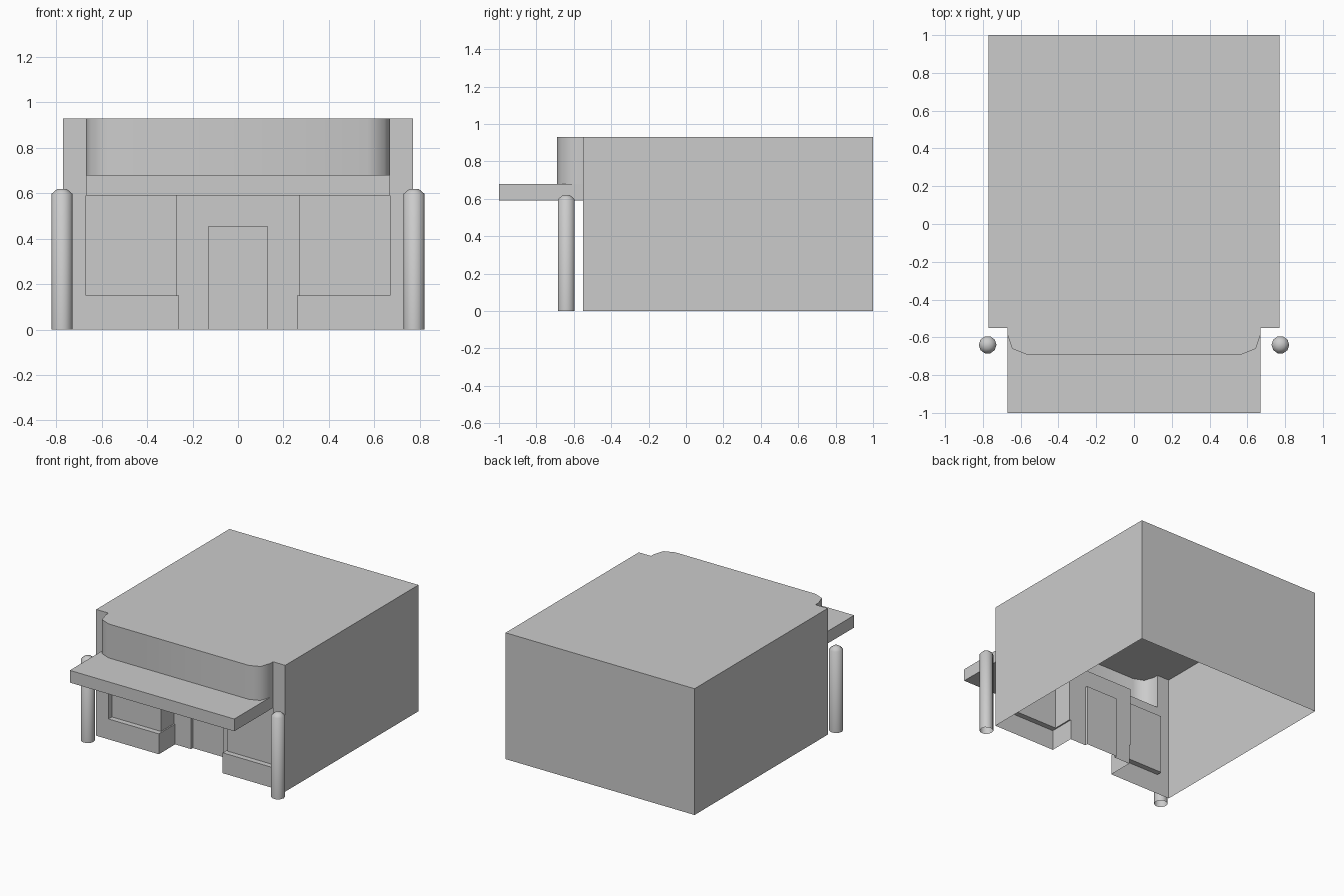
import bpy, bmesh, math

if "Cube" in bpy.data.objects:
    bpy.data.objects.remove(bpy.data.objects["Cube"], do_unlink=True)

# One plain colour for the whole building
grey = bpy.data.materials.new("plain_grey")
grey.use_nodes = True
grey.diffuse_color = (0.6, 0.6, 0.6, 1)
grey.node_tree.nodes["Principled BSDF"].inputs["Base Color"].default_value = (0.6, 0.6, 0.6, 1)


def add_wall(bm, path, z0, z1):
    """Raise a plan path into a wall; outside is to the right of travel."""
    low = [bm.verts.new((x, y, z0)) for x, y in path]
    high = [bm.verts.new((x, y, z1)) for x, y in path]
    for i in range(len(path) - 1):
        bm.faces.new((low[i], low[i + 1], high[i + 1], high[i]))


def add_plate(bm, path, z, up=True):
    face = bm.faces.new([bm.verts.new((x, y, z)) for x, y in path])
    face.normal_update()
    if (face.normal.z > 0) != up:
        face.normal_flip()


def finish(name, bm, mirror=False, smooth=False):
    bmesh.ops.remove_doubles(bm, verts=bm.verts, dist=0.0001)
    mesh = bpy.data.meshes.new(name)
    bm.to_mesh(mesh)
    bm.free()
    mesh.materials.append(grey)
    obj = bpy.data.objects.new(name, mesh)
    bpy.context.collection.objects.link(obj)
    if mirror:
        mod = obj.modifiers.new("Mirror", 'MIRROR')
        mod.use_clip = True
    if smooth:
        bpy.ops.object.select_all(action='DESELECT')
        obj.select_set(True)
        bpy.context.view_layer.objects.active = obj
        bpy.ops.object.shade_smooth_by_angle(angle=math.radians(50))
    return obj


# Plan dimensions
W, BACK, FRONT = 0.77, 1.0, -0.55      # main block
B = 0.67                               # bay and awning half width
TOP, AWN_TOP, AWN_LOW = 0.93, 0.68, 0.59
SILL, DOOR_TOP = 0.15, 0.455
R, RY = 0.26, -0.36                    # entrance recess
D, DY = 0.13, -0.34                    # door
GX, GY = 0.27, -0.51                   # window glass

bay_left = [(-B, FRONT), (-B, -0.585), (-0.645, -0.66), (-0.57, -0.69)]
bay = bay_left + [(-x, y) for x, y in reversed(bay_left)]
block = [(B, FRONT), (W, FRONT), (W, BACK), (-W, BACK), (-W, FRONT), (-B, FRONT)]

# Main walls, open underneath
bm = bmesh.new()
add_wall(bm, block, 0, TOP)
finish("main_walls", bm)

# Flat roof covering the block and the bay
bm = bmesh.new()
add_plate(bm, block + bay[1:-1], TOP)
finish("roof", bm)

# Upper bay front with rounded corners
bm = bmesh.new()
add_wall(bm, bay, AWN_TOP, TOP)
finish("upper_bay", bm, smooth=True)

# Awning slab
bm = bmesh.new()
slab = [(-B, -1), (B, -1), (B, FRONT), (-B, FRONT)]
add_wall(bm, slab + slab[:1], AWN_LOW, AWN_TOP)
add_plate(bm, slab, AWN_TOP)
add_plate(bm, slab, AWN_LOW, up=False)
finish("awning", bm)

# Low walls and sills below the corner windows
front_path = [(-B, FRONT), (-R, FRONT), (-R, RY)]
glass_path = [(-B, FRONT), (-B, GY), (-GX, GY), (-GX, RY), (-R, RY)]
bm = bmesh.new()
add_wall(bm, front_path, 0, SILL)
add_plate(bm, front_path[1:] + glass_path[:0:-1][1:] + [(-B, FRONT)], SILL)
finish("window_bases", bm, mirror=True)

# Set back corner windows
bm = bmesh.new()
add_wall(bm, glass_path, SILL, AWN_LOW)
finish("shop_windows", bm, mirror=True)

# Entrance wall around the door
bm = bmesh.new()
add_wall(bm, [(-R, RY), (-D, RY)], 0, AWN_LOW)
add_wall(bm, [(-D, RY), (0, RY)], DOOR_TOP, AWN_LOW)
finish("entrance_wall", bm, mirror=True)

# Inset door with its reveal
bm = bmesh.new()
add_wall(bm, [(-D, RY), (-D, DY), (0, DY)], 0, DOOR_TOP)
add_plate(bm, [(-D, RY), (0, RY), (0, DY), (-D, DY)], DOOR_TOP, up=False)
finish("door", bm, mirror=True)

# Ceiling over the entrance and the windows
bm = bmesh.new()
add_plate(bm, [(-B, FRONT), (0, FRONT), (0, RY), (-GX, RY), (-GX, GY), (-B, GY)],
          AWN_LOW, up=False)
finish("entrance_ceiling", bm, mirror=True)

# Posts with domed tops, open underneath
SIDES = 10
for side, px in (("right", -0.775), ("left", 0.775)):
    bm = bmesh.new()
    rings = []
    for r, z in ((0.047, 0), (0.047, 0.597), (0.02, 0.62)):
        rings.append([bm.verts.new((px + r * math.cos(a), -0.64 + r * math.sin(a), z))
                      for a in (math.tau * i / SIDES for i in range(SIDES))])
    for low, high in zip(rings, rings[1:]):
        for i in range(SIDES):
            j = (i + 1) % SIDES
            bm.faces.new((low[i], low[j], high[j], high[i]))
    bm.faces.new(rings[-1])
    finish("post_" + side, bm, smooth=True)
